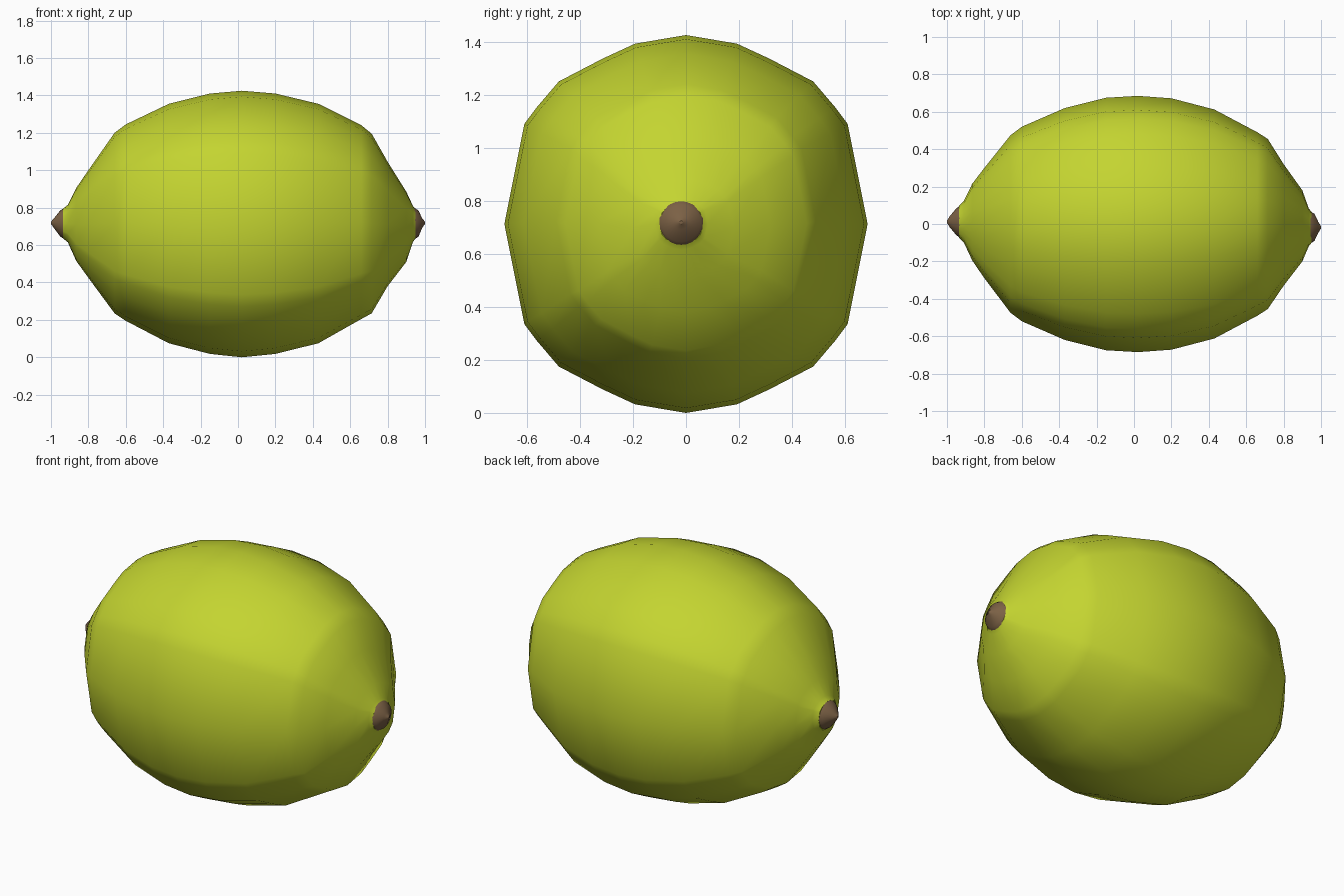
import bpy, bmesh, math

if "Cube" in bpy.data.objects:
    bpy.data.objects.remove(bpy.data.objects["Cube"])

def material(name, rgb):
    m = bpy.data.materials.new(name)
    m.diffuse_color = (*rgb, 1)
    m.use_nodes = True
    m.node_tree.nodes["Principled BSDF"].inputs["Base Color"].default_value = m.diffuse_color
    return m

lime = material("lime green", (0.55, 0.66, 0.03))
brown = material("stem brown", (0.20, 0.12, 0.06))

# Slightly squared cross-section: one quarter, mirrored all round
quarter = [(0, 1), (.28, .955), (.46, .875), (.70, .755), (.82, .62), (.89, .53), (1, 0)]
right = quarter + [(y, -z) for y, z in quarter[-2::-1]]
section = right + [(-y, z) for y, z in right[-2:0:-1]]
N = len(section)
circle = [(math.sin(2 * math.pi * i / N), math.cos(2 * math.pi * i / N)) for i in range(N)]

def loft(name, stations, shape, mat):
    """Skin rings along x: (x, half width, top z, bottom z, y centre)."""
    bm = bmesh.new()
    rings = []
    for x, w, top, bot, yc in stations:
        c, h = (top + bot) / 2, (top - bot) / 2
        rings.append([bm.verts.new((x, yc + y * w, c + z * h)) for y, z in shape])
    for a, b in zip(rings, rings[1:]):
        for i in range(N):
            j = (i + 1) % N
            bm.faces.new((a[i], a[j], b[j], b[i]))
    bm.faces.new(rings[0])
    bm.faces.new(rings[-1])
    bmesh.ops.recalc_face_normals(bm, faces=bm.faces)
    me = bpy.data.meshes.new(name)
    bm.to_mesh(me)
    bm.free()
    me.materials.append(mat)
    ob = bpy.data.objects.new(name, me)
    bpy.context.collection.objects.link(ob)
    for p in me.polygons:
        p.use_smooth = len(p.vertices) == 4
    return ob

# Fruit body
loft("fruit", [
    (-.935, .085, .795, .635, .012),
    (-.91, .11, .815, .615, .012),
    (-.865, .205, .905, .515, .01),
    (-.80, .295, 1.0, .425, .005),
    (-.66, .475, 1.20, .235, 0),
    (-.60, .52, 1.245, .195, 0),
    (-.37, .62, 1.355, .075, 0),
    (-.15, .675, 1.41, .018, 0),
    (.02, .685, 1.425, 0, 0),
    (.20, .672, 1.41, .018, 0),
    (.43, .612, 1.355, .075, 0),
    (.66, .49, 1.24, .205, 0),
    (.715, .455, 1.195, .235, 0),
    (.80, .325, 1.045, .38, -.005),
    (.90, .19, .885, .51, -.01),
    (.935, .10, .81, .615, -.018),
    (.95, .082, .79, .637, -.018)], section, lime)

# Stem at each end
for side, base, yc in ((-1, .93, .012), (1, .945, -.018)):
    loft("left_stem" if side < 0 else "right_stem", [
        (side * base, .085, .798, .632, yc),
        (side * (base + .02), .072, .785, .645, yc),
        (side * .985, .03, .742, .692, yc),
        (side * 1.0, .006, .725, .713, yc)], circle, brown)
